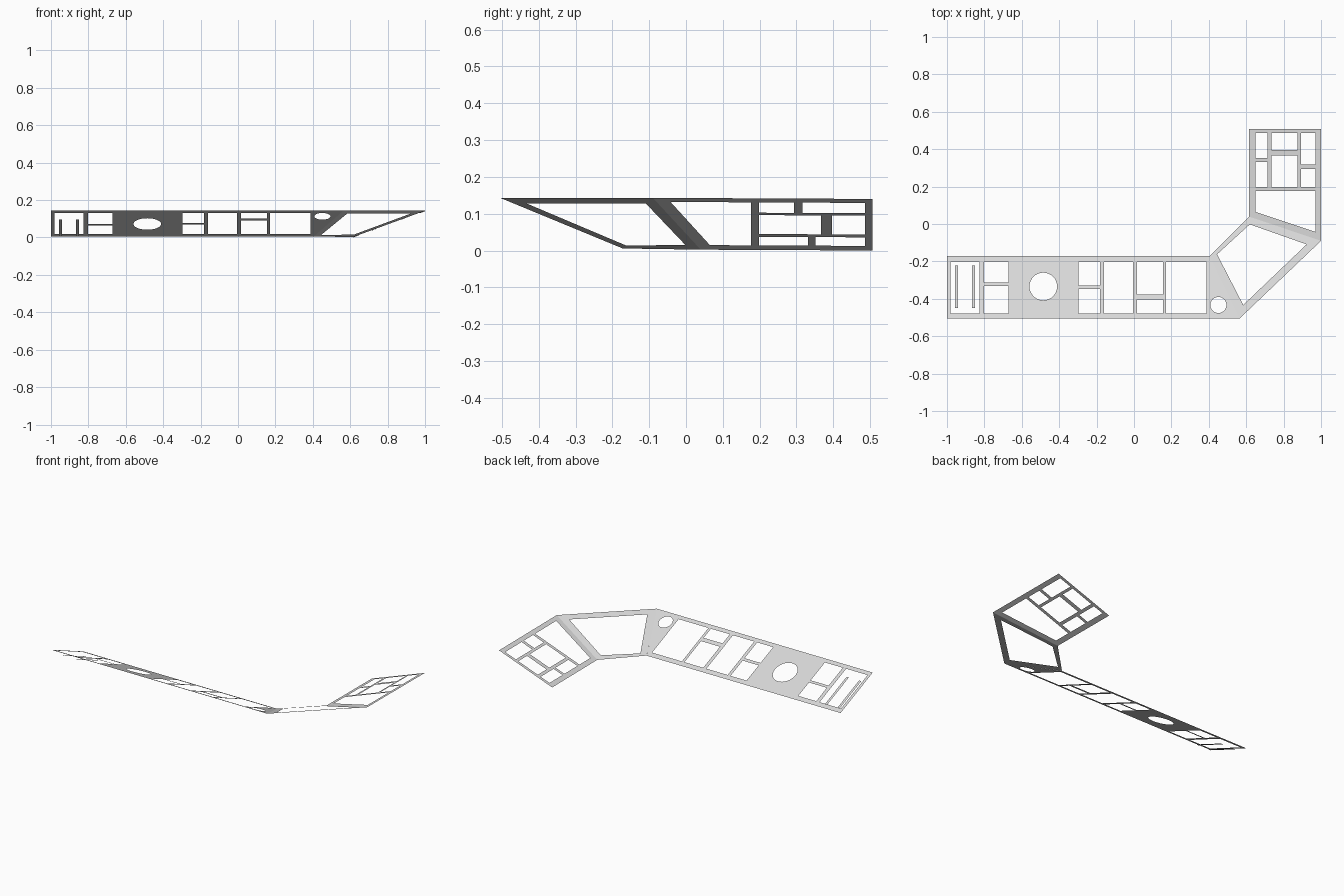
import bpy, bmesh, math
from mathutils import Vector

cube = bpy.data.objects.get("Cube")
if cube:
    bpy.data.objects.remove(cube)

grey = bpy.data.materials.new("light grey")
grey.use_nodes = True
COLOUR = (0.69, 0.69, 0.69, 1)
grey.diffuse_color = COLOUR
grey.node_tree.nodes["Principled BSDF"].inputs["Base Color"].default_value = COLOUR


def rect(x0, x1, y0, y1):
    return [(x0, y0), (x1, y0), (x1, y1), (x0, y1)]


def circle(cx, cy, r, n=32):
    return [(cx + r * math.cos(math.tau * i / n), cy + r * math.sin(math.tau * i / n))
            for i in range(n)]


def sheet(name, plane, outline, holes=(), drop=0.0):
    """Fill an outline with holes, then lift it on to a sloping plane."""
    a, b, c = (Vector(p) for p in plane)
    normal = (b - a).cross(c - a)
    bm = bmesh.new()
    edges = []
    for loop in [outline, *holes]:
        verts = [bm.verts.new((x, y, 0)) for x, y in loop]
        edges += [bm.edges.new((v, verts[i - 1])) for i, v in enumerate(verts)]
    bmesh.ops.triangle_fill(bm, edges=edges, use_beauty=True, normal=(0, 0, 1))
    for v in bm.verts:
        v.co.z = a.z - ((v.co.x - a.x) * normal.x + (v.co.y - a.y) * normal.y) / normal.z - drop
    bm.normal_update()
    for f in bm.faces:
        if f.normal.z < 0:
            f.normal_flip()
    mesh = bpy.data.meshes.new(name)
    bm.to_mesh(mesh)
    bm.free()
    mesh.materials.append(grey)
    obj = bpy.data.objects.new(name, mesh)
    bpy.context.collection.objects.link(obj)


# Corners of the two folds, inner (low) and outer (high)
fold_a_in, fold_a_out = (0.405, -0.172, 0.005), (0.565, -0.505, 0.143)
fold_b_in, fold_b_out = (0.615, 0.04, 0.0023), (1.0, -0.09, 0.143)

# Long panel: full-height openings, split openings and round holes
LOW, HIGH = -0.478, -0.203
main_plane = [fold_a_in, fold_a_out, (-1, -0.505, 0.143)]
holes = [rect(x0, x1, LOW, HIGH)
         for x0, x1 in ((-0.982, -0.826), (-0.16, -0.006), (0.172, 0.388))]
for x0, x1, lower, upper in ((-0.802, -0.672, -0.331, -0.313),
                             (-0.297, -0.181, -0.348, -0.328),
                             (0.017, 0.154, -0.403, -0.376)):
    holes += [rect(x0, x1, LOW, lower), rect(x0, x1, upper, HIGH)]
holes += [circle(-0.485, -0.334, 0.074), circle(0.451, -0.433, 0.043)]
sheet("long_panel", main_plane,
      [(-1, -0.505), fold_a_out[:2], fold_a_in[:2], (-1, -0.172)], holes)

# Loose slats hanging just under the end opening
for side, x in (("right", -0.949), ("left", -0.859)):
    sheet("slat_" + side, main_plane, rect(x - 0.008, x + 0.008, -0.448, -0.223), drop=0.022)

# Corner frame joining the two arms
sheet("corner_frame", [fold_a_out, fold_b_in, fold_b_out],
      [fold_a_in[:2], fold_a_out[:2], fold_b_out[:2], fold_b_in[:2]],
      [[(0.444, -0.162), (0.584, -0.433), (0.923, -0.109), (0.619, -0.002)]])

# Short panel with a staggered grid of openings
grid = [rect(0.649, 0.713, 0.352, 0.486), rect(0.649, 0.713, 0.198, 0.332),
        rect(0.734, 0.875, 0.396, 0.486), rect(0.734, 0.875, 0.198, 0.367),
        rect(0.893, 0.97, 0.317, 0.486), rect(0.893, 0.97, 0.198, 0.294),
        [(0.649, 0.176), (0.649, 0.065), (0.97, -0.042), (0.97, 0.176)]]
sheet("short_panel", [(0.615, 0.507, 0), fold_b_in, fold_b_out],
      [fold_b_in[:2], fold_b_out[:2], (1, 0.507), (0.615, 0.507)], grid)
